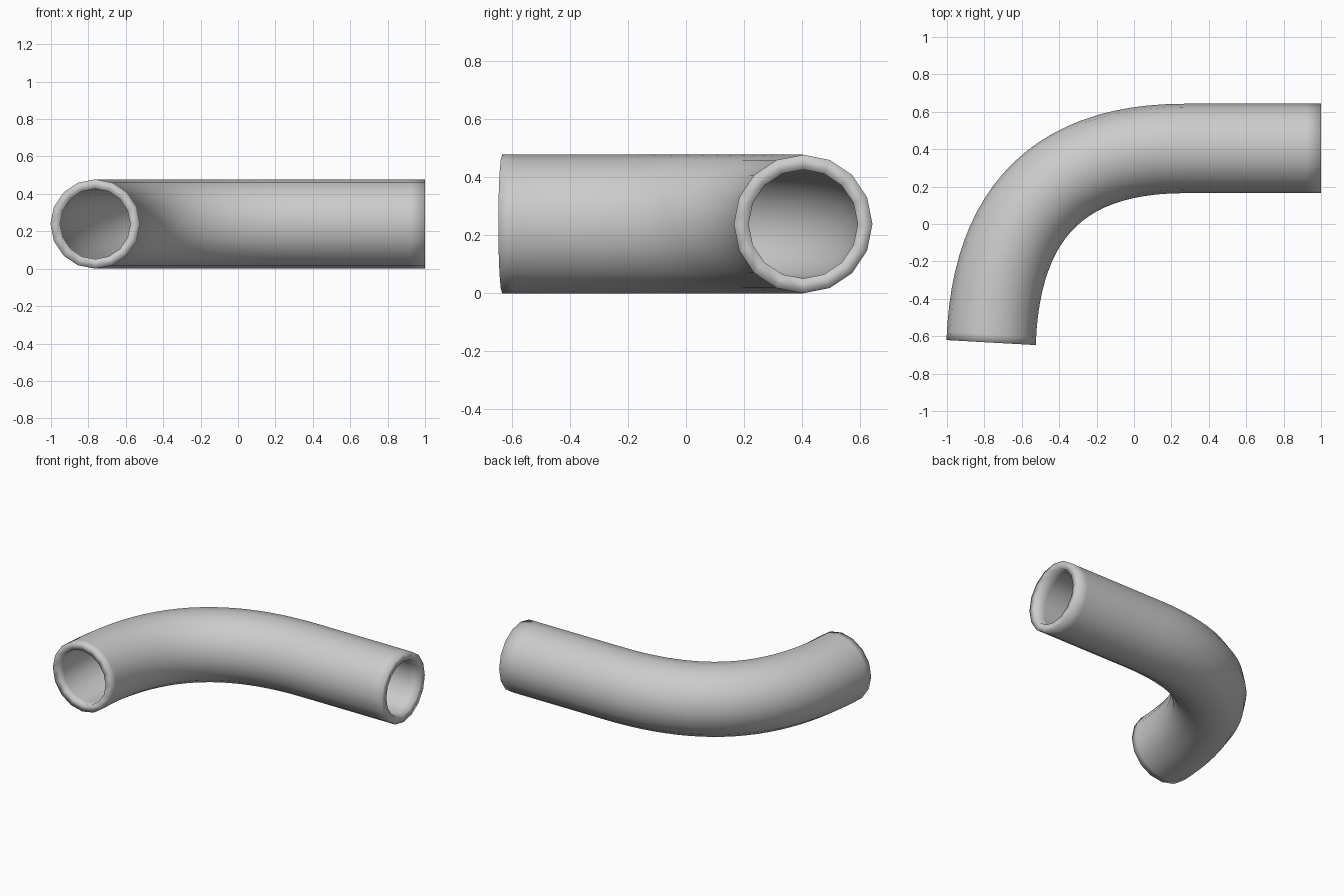
import bpy
import bmesh
import math
from mathutils import Vector
from mathutils.geometry import interpolate_bezier

cube = bpy.data.objects.get("Cube")
if cube:
    bpy.data.objects.remove(cube, do_unlink=True)

SIDES = 16
OUTER, INNER = 0.239, 0.188
Z = 0.239


def grey_material():
    mat = bpy.data.materials.new("light_grey")
    colour = (0.6, 0.6, 0.6, 1)
    mat.diffuse_color = colour
    mat.use_nodes = True
    for node in mat.node_tree.nodes:
        if node.type == "BSDF_PRINCIPLED":
            node.inputs["Base Color"].default_value = colour
    return mat


# Centre line: straight arm, then a bend towards the front
bend_start = Vector((0.27, 0.404, Z))
bend_end = Vector((-0.764, -0.634, Z))
bend = interpolate_bezier(bend_start, Vector((-0.42, 0.404, Z)),
                          Vector((-0.74, 0.04, Z)), bend_end, 24)
path = [Vector((1, 0.404, Z)), Vector((0.92, 0.404, Z))] + bend
path.insert(-1, bend[-1].lerp(bend[-2], 0.5))


def ring(bm, i, radius):
    ahead = path[min(i + 1, len(path) - 1)]
    behind = path[max(i - 1, 0)]
    along = (ahead - behind).normalized()
    up = Vector((0, 0, 1))
    side = along.cross(up)
    angles = [math.tau * k / SIDES for k in range(SIDES)]
    return [bm.verts.new(path[i] + radius * (math.cos(a) * side + math.sin(a) * up))
            for a in angles]


def bridge(bm, first, second):
    for k in range(SIDES):
        n = (k + 1) % SIDES
        bm.faces.new((first[k], first[n], second[n], second[k]))


# Hollow wall: outer skin, rim, inner skin and the second rim form a closed loop
bm = bmesh.new()
steps = range(len(path))
rings = [ring(bm, i, OUTER) for i in steps]
rings += [ring(bm, i, INNER) for i in reversed(steps)]
for i, current in enumerate(rings):
    bridge(bm, current, rings[(i + 1) % len(rings)])
bmesh.ops.recalc_face_normals(bm, faces=bm.faces)
for face in bm.faces:
    face.smooth = True

mesh = bpy.data.meshes.new("bent_pipe")
bm.to_mesh(mesh)
bm.free()
mesh.materials.append(grey_material())
pipe = bpy.data.objects.new("bent_pipe", mesh)
bpy.context.scene.collection.objects.link(pipe)
